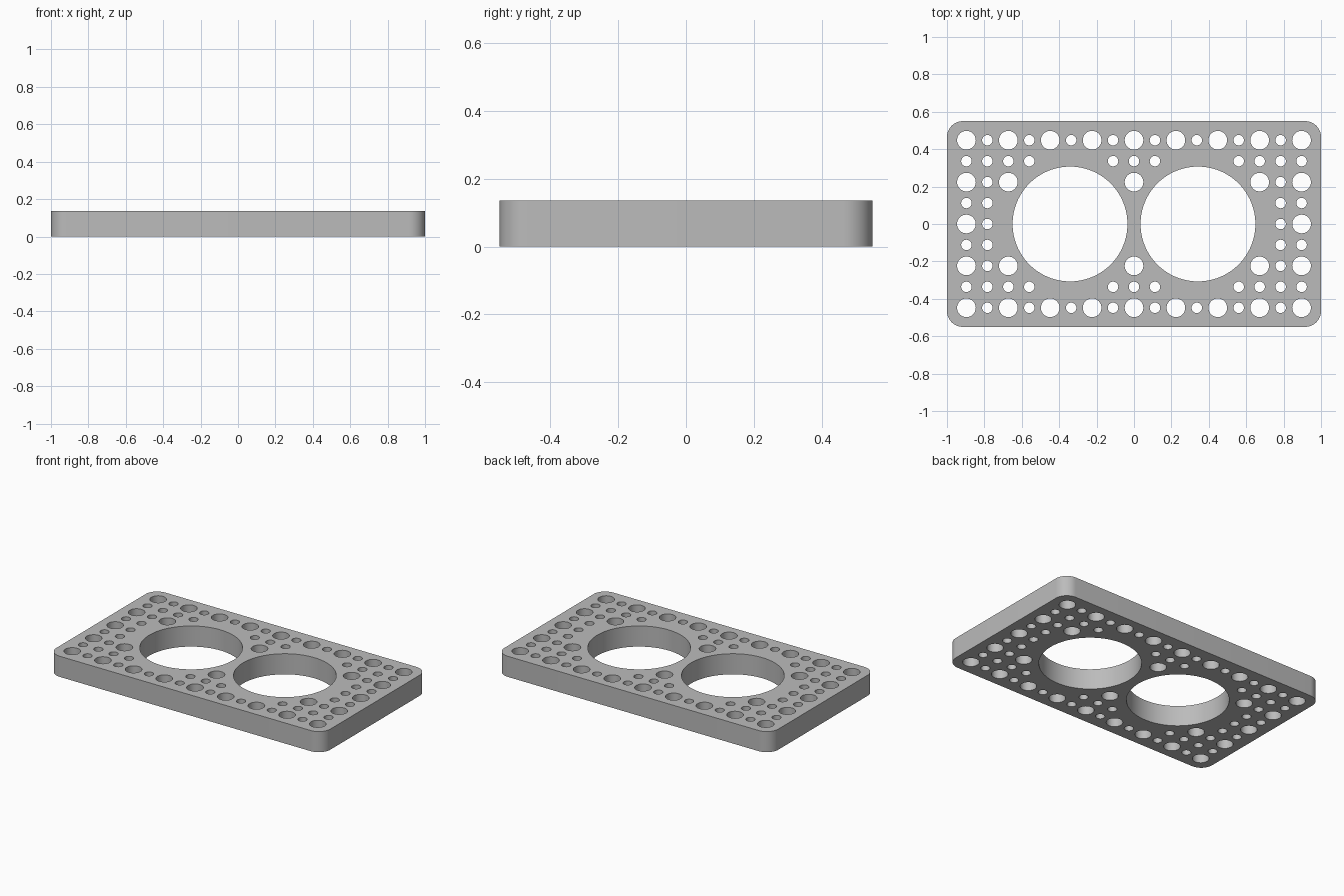
import bpy
import bmesh
from math import cos, sin, pi, hypot, radians

cube = bpy.data.objects.get("Cube")
if cube:
    bpy.data.objects.remove(cube, do_unlink=True)

HALF_X, HALF_Y, HEIGHT = 1.0, 0.55, 0.136
CORNER = 0.085
PITCH = 0.112
BORE_X, BORE_R = 0.342, 0.307
LARGE_R, SMALL_R = 0.05, 0.028


def arc(cx, cy, r, start, sweep, steps):
    return [(cx + r * cos(start + sweep * k / steps),
             cy + r * sin(start + sweep * k / steps)) for k in range(steps)]


def add_loop(bm, points):
    verts = [bm.verts.new((x, y, 0)) for x, y in points]
    for a, b in zip(verts, verts[1:] + verts[:1]):
        bm.edges.new((a, b))


bm = bmesh.new()

# Rounded outline of the plate
outline = []
for k, (sx, sy) in enumerate([(1, 1), (-1, 1), (-1, -1), (1, -1)]):
    cx, cy = sx * (HALF_X - CORNER), sy * (HALF_Y - CORNER)
    outline += arc(cx, cy, CORNER, k * pi / 2, pi / 2, 12)
    end = (k + 1) * pi / 2
    outline.append((cx + CORNER * cos(end), cy + CORNER * sin(end)))
add_loop(bm, outline)

# Two wide bores
for side in (-1, 1):
    add_loop(bm, arc(side * BORE_X, 0, BORE_R, 0, 2 * pi, 96))

# Grid of alternating large and small holes, leaving a rim round each bore
for i in range(-8, 9):
    for j in range(-4, 5):
        x, y = i * PITCH, j * PITCH
        if hypot(abs(x) - BORE_X, y) > 0.38:
            large = i % 2 == 0 and j % 2 == 0
            add_loop(bm, arc(x, y, LARGE_R if large else SMALL_R, 0, 2 * pi, 32))

# Fill the perforated outline and raise it to a solid
bmesh.ops.triangle_fill(bm, use_beauty=True, edges=bm.edges[:], normal=(0, 0, 1))
solid = bmesh.ops.extrude_face_region(bm, geom=bm.faces[:])
top = [g for g in solid["geom"] if isinstance(g, bmesh.types.BMVert)]
bmesh.ops.translate(bm, verts=top, vec=(0, 0, HEIGHT))
bmesh.ops.recalc_face_normals(bm, faces=bm.faces[:])

mesh = bpy.data.meshes.new("perforated_plate")
bm.to_mesh(mesh)
bm.free()
plate = bpy.data.objects.new("perforated_plate", mesh)
bpy.context.scene.collection.objects.link(plate)

# Plain grey material
grey = bpy.data.materials.new("plain_grey")
grey.use_nodes = True
colour = (0.5, 0.5, 0.5, 1)
grey.diffuse_color = colour
grey.node_tree.nodes["Principled BSDF"].inputs["Base Color"].default_value = colour
mesh.materials.append(grey)

# Smooth bores with crisp rims
bpy.ops.object.select_all(action="DESELECT")
plate.select_set(True)
bpy.context.view_layer.objects.active = plate
bpy.ops.object.shade_smooth_by_angle(angle=radians(30))
